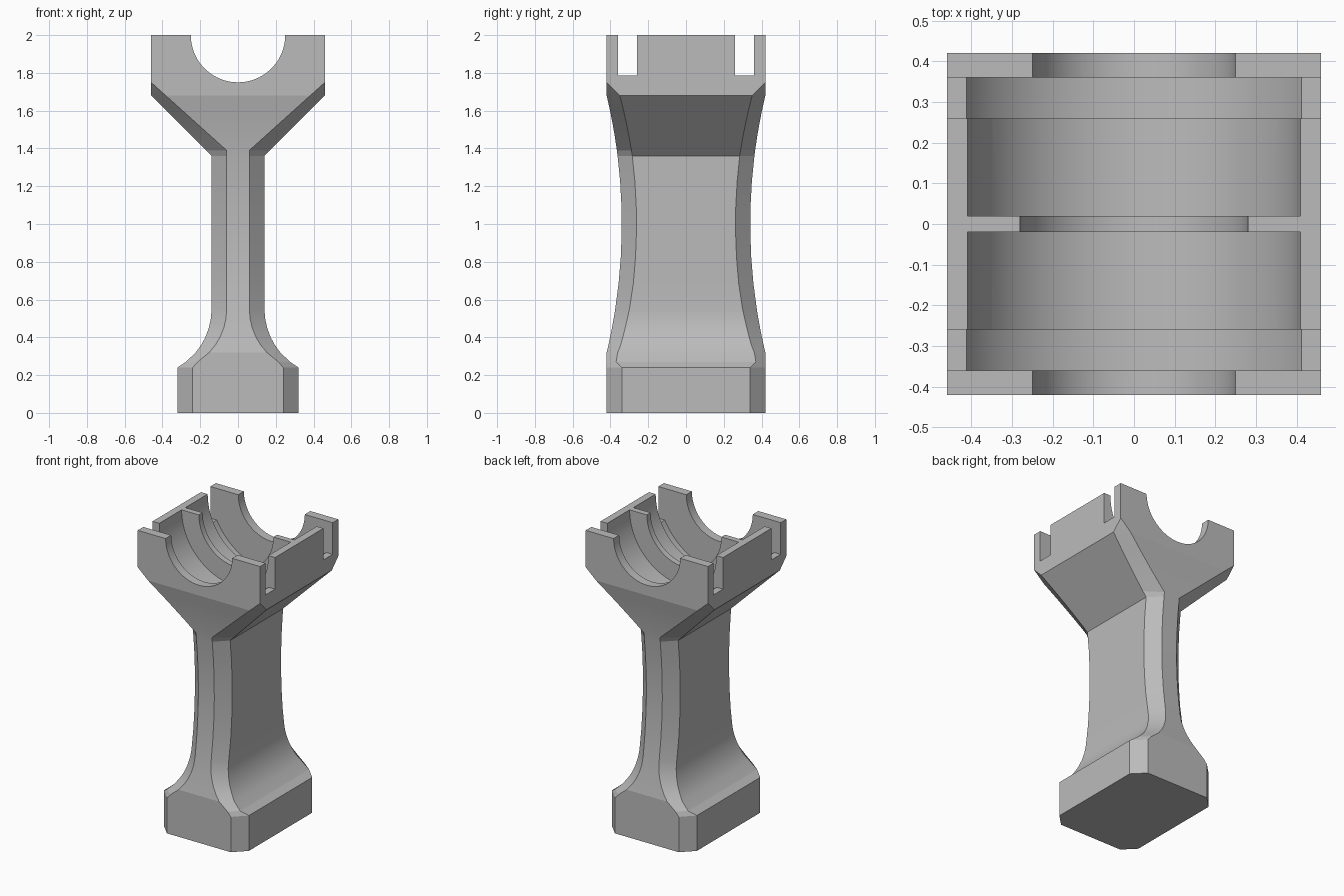
import bpy, bmesh, math
from mathutils import Matrix

cube = bpy.data.objects.get("Cube")
if cube:
    bpy.data.objects.remove(cube, do_unlink=True)

grey = bpy.data.materials.new("plain grey")
grey.use_nodes = True
colour = (0.5, 0.5, 0.5, 1)
grey.diffuse_color = colour
grey.node_tree.nodes["Principled BSDF"].inputs["Base Color"].default_value = colour


def make_object(name, bm):
    bmesh.ops.recalc_face_normals(bm, faces=bm.faces)
    mesh = bpy.data.meshes.new(name)
    bm.to_mesh(mesh)
    bm.free()
    mesh.materials.append(grey)
    obj = bpy.data.objects.new(name, mesh)
    bpy.context.collection.objects.link(obj)
    return obj


def arc_x(z, neck, radius, top=0.55):
    """Half width of the flared foot: vertical at the top, swinging out below."""
    d = max(top - z, 0)
    return neck + radius - math.sqrt(radius * radius - d * d)


def half_depth(z):
    """Front and back bow inward between foot and head."""
    r, sag = 2.93, 0.08
    d = min(abs(z - 1), 0.68)
    return 0.42 - sag + r - math.sqrt(r * r - d * d)


def lerp(z, points):
    """Piecewise linear value through (z, value) points."""
    for (z0, v0), (z1, v1) in zip(points, points[1:]):
        if z <= z1:
            return v0 + (v1 - v0) * max(z - z0, 0) / (z1 - z0)
    return points[-1][1]


def section(z):
    """Chamfered rectangle at height z: side width, front width, chamfer depth."""
    if z <= 0.24:
        side, front = 0.32, 0.24
    elif z < 1:
        side, front = arc_x(z, 0.14, 0.357), min(arc_x(z, 0.06, 0.332), 0.24)
    else:
        side = lerp(z, [(1.36, 0.14), (1.68, 0.46)])
        front = lerp(z, [(1.39, 0.06), (1.75, 0.46)])
    cut = lerp(z, [(0.24, 0.08), (0.27, 0.05), (0.36, 0.065), (0.6, 0.078),
                   (1.36, 0.078), (1.68, 0.07), (1.75, 0)])
    y = half_depth(z)
    quarter = [(side, y - cut), (front, y)]
    half = quarter + [(-px, py) for px, py in reversed(quarter)]
    return half + [(-px, -py) for px, py in half]


# Column: stacked chamfered sections from foot to head
foot = [0, 0.24, 0.27, 0.32, 0.36, 0.4, 0.45, 0.5, 0.55]
neck = [0.55 + 0.81 * i / 6 for i in range(1, 7)]
head = [1.39, 1.46, 1.53, 1.6, 1.68, 1.75, 2]
bm = bmesh.new()
rings = [[bm.verts.new((x, y, z)) for x, y in section(z)] for z in foot + neck + head]
for low, high in zip(rings, rings[1:]):
    for i in range(8):
        j = (i + 1) % 8
        bm.faces.new((low[i], low[j], high[j], high[i]))
bm.faces.new(rings[0])
bm.faces.new(rings[-1])
bmesh.ops.remove_doubles(bm, verts=bm.verts, dist=0.0005)
column = make_object("cradle_column", bm)


def cut_with(bm):
    """Subtract a temporary shape from the column."""
    cutter = make_object("cutter", bm)
    cutter.hide_render = True
    mod = column.modifiers.new("cut", 'BOOLEAN')
    mod.operation = 'DIFFERENCE'
    mod.solver = 'EXACT'
    mod.object = cutter
    bpy.context.view_layer.objects.active = column
    bpy.ops.object.modifier_apply(modifier=mod.name)
    bpy.data.objects.remove(cutter, do_unlink=True)


def cut_bore(radius, y0, y1):
    bm = bmesh.new()
    place = Matrix.Translation((0, (y0 + y1) / 2, 2)) @ Matrix.Rotation(math.pi / 2, 4, 'X')
    bmesh.ops.create_cone(bm, cap_ends=True, segments=80, radius1=radius,
                          radius2=radius, depth=y1 - y0, matrix=place)
    cut_with(bm)


def cut_box(y0, y1, floor):
    bm = bmesh.new()
    place = Matrix.Translation((0, (y0 + y1) / 2, floor + 0.5)) @ Matrix.Diagonal((2, y1 - y0, 1, 1))
    bmesh.ops.create_cube(bm, size=1, matrix=place)
    cut_with(bm)


# Cradle: through bore, divider opening, two chambers, two wide slots with side notches
cut_bore(0.25, -0.6, 0.6)
cut_bore(0.28, -0.1, 0.1)
for s in (-1, 1):
    cut_bore(0.41, *sorted((s * 0.02, s * 0.3)))
    slot = sorted((s * 0.26, s * 0.36))
    cut_bore(0.465, *slot)
    cut_box(*slot, 1.785)

# Smooth the curved surfaces, keep creases crisp
bpy.ops.object.select_all(action='DESELECT')
column.select_set(True)
bpy.context.view_layer.objects.active = column
bpy.ops.object.shade_smooth_by_angle(angle=math.radians(10))
